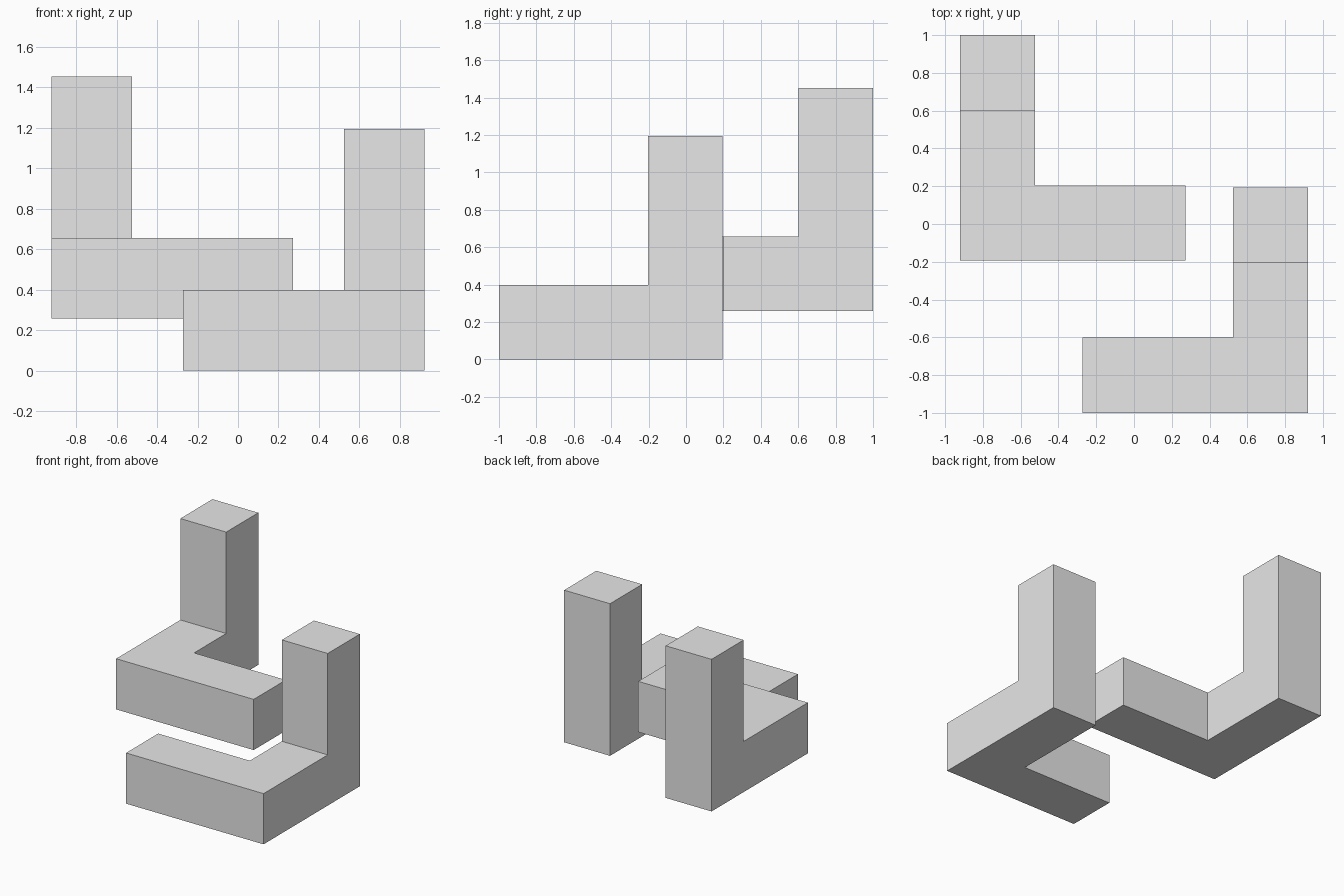
import bpy
import bmesh

cube = bpy.data.objects.get("Cube")
if cube:
    bpy.data.objects.remove(cube, do_unlink=True)

UNIT = 0.398  # thickness of every beam

grey = bpy.data.materials.new("light grey")
grey.use_nodes = True
colour = (0.8, 0.8, 0.8, 1)
grey.diffuse_color = colour
grey.node_tree.nodes["Principled BSDF"].inputs["Base Color"].default_value = colour


def raise_faces(bm, faces, height):
    """Extrude faces upward and return the new top faces."""
    new = bmesh.ops.extrude_face_region(bm, geom=faces)["geom"]
    verts = [g for g in new if isinstance(g, bmesh.types.BMVert)]
    bmesh.ops.translate(bm, verts=verts, vec=(0, 0, height))
    return [g for g in new if isinstance(g, bmesh.types.BMFace)]


def corner_piece(name, corner, side):
    """L-shaped base with a post on its rear end; side is the bar's x direction."""
    bm = bmesh.new()
    # L-shaped footprint of square cells
    for i, j in [(0, 0), (1, 0), (2, 0), (0, 1), (0, 2)]:
        bm.faces.new([bm.verts.new(((i + a) * side * UNIT, (j + b) * UNIT, 0))
                      for a, b in [(0, 0), (1, 0), (1, 1), (0, 1)]])
    bmesh.ops.remove_doubles(bm, verts=bm.verts[:], dist=0.001)
    bmesh.ops.recalc_face_normals(bm, faces=bm.faces[:])

    # Base, then the post on the rear cell
    tops = raise_faces(bm, bm.faces[:], UNIT)
    rear = max(tops, key=lambda f: f.calc_center_median().y)
    raise_faces(bm, [rear], 2 * UNIT)

    # Merge flat areas into clean faces
    bmesh.ops.dissolve_limit(bm, angle_limit=0.01, verts=bm.verts[:], edges=bm.edges[:])
    bmesh.ops.recalc_face_normals(bm, faces=bm.faces[:])

    mesh = bpy.data.meshes.new(name)
    bm.to_mesh(mesh)
    bm.free()
    mesh.materials.append(grey)
    obj = bpy.data.objects.new(name, mesh)
    obj.location = corner
    bpy.context.collection.objects.link(obj)


corner_piece("lower_corner_piece", (0.922, -1, 0), -1)
corner_piece("upper_corner_piece", (-0.922, 1 - 3 * UNIT, 0.258), 1)
